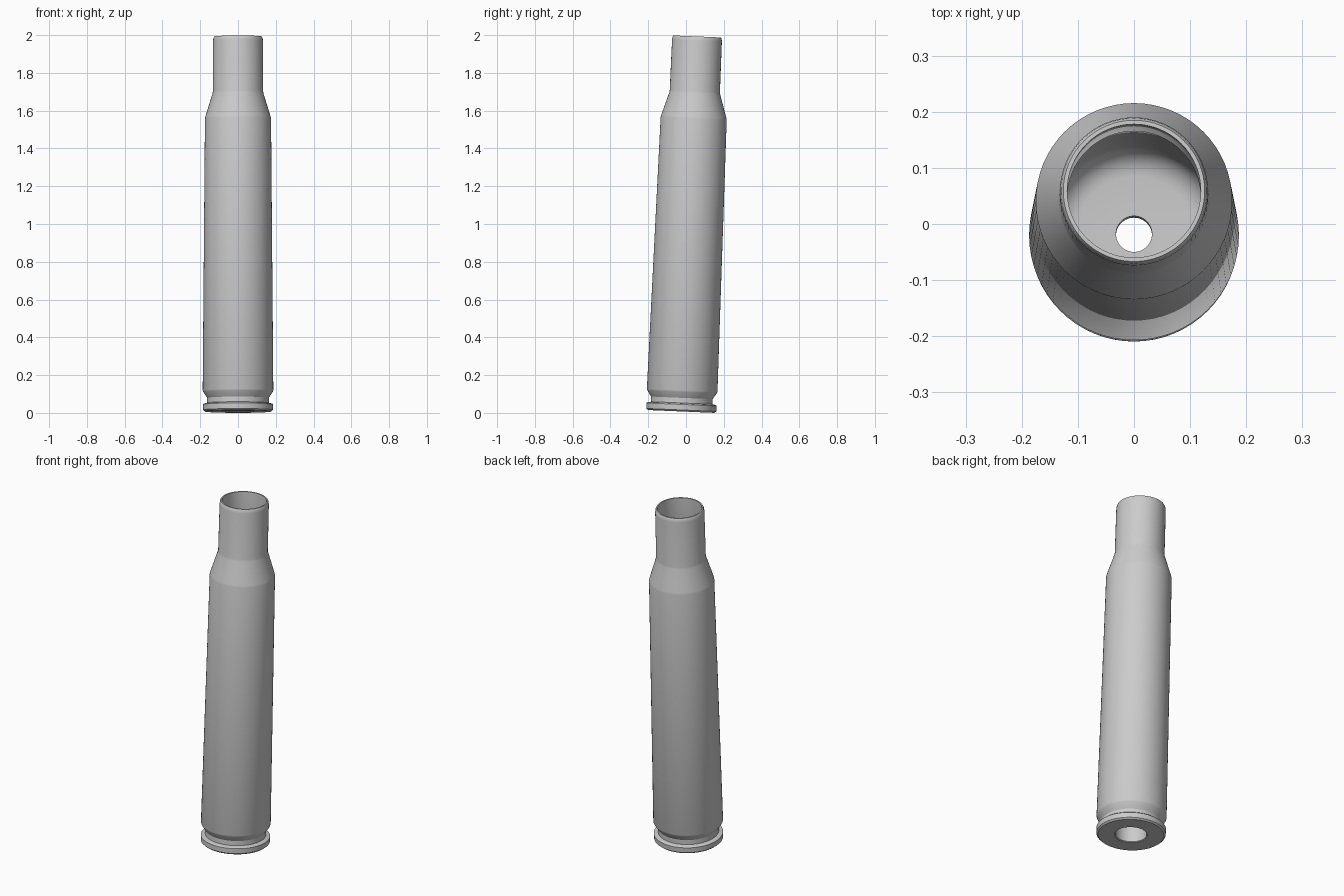
import bpy
import bmesh
import math
from mathutils import Matrix

old = bpy.data.objects.get("Cube")
if old:
    bpy.data.objects.remove(old, do_unlink=True)

SIDES = 64
TILT = 0.0423

metal = bpy.data.materials.new("grey metal")
metal.use_nodes = True
grey = (0.6, 0.6, 0.6, 1)
metal.diffuse_color = grey
metal.node_tree.nodes["Principled BSDF"].inputs["Base Color"].default_value = grey


def lathe(name, profile):
    """Turn a closed (radius, height) outline about the z axis."""
    bm = bmesh.new()
    ring = [bm.verts.new((r, 0, z)) for r, z in profile]
    edges = [bm.edges.new((a, b)) for a, b in zip(ring, ring[1:] + ring[:1])]
    bmesh.ops.spin(bm, geom=ring + edges, cent=(0, 0, 0), axis=(0, 0, 1),
                   angle=math.tau, steps=SIDES, use_merge=False)
    bmesh.ops.remove_doubles(bm, verts=bm.verts, dist=1e-5)
    bmesh.ops.recalc_face_normals(bm, faces=bm.faces)
    mesh = bpy.data.meshes.new(name)
    bm.to_mesh(mesh)
    bm.free()
    mesh.materials.append(metal)
    obj = bpy.data.objects.new(name, mesh)
    bpy.context.collection.objects.link(obj)
    return obj


# Outside: base rim, extractor groove, tapered body, shoulder, neck
outside = [
    (0.176, 0.0), (0.185, 0.008), (0.186, 0.037), (0.182, 0.041),
    (0.163, 0.045), (0.163, 0.072), (0.184, 0.104), (0.187, 0.112),
    (0.175, 1.552), (0.173, 1.562), (0.135, 1.685), (0.133, 1.696),
    (0.132, 1.965), (0.130, 1.980), (0.126, 1.987),
]

# Inside: mouth, neck, shoulder, body, rounded floor
inside = [
    (0.119, 1.987), (0.119, 1.69), (0.161, 1.55), (0.155, 0.32),
]
fillet = 0.05
for i in range(7):
    a = i / 6 * math.pi / 2
    inside.append((0.103 + fillet * math.cos(a), 0.22 - fillet * math.sin(a)))

# Flash hole and primer pocket
pocket = [(0.032, 0.17), (0.032, 0.10), (0.084, 0.10), (0.084, 0.004), (0.088, 0.0)]

case = lathe("cartridge_case", outside + inside + pocket)

# Lean backward and rest the front of the rim on the ground
lean = Matrix.Rotation(-TILT, 4, "X")
case.data.transform(Matrix.Translation((0, -0.025, 0.0076)) @ lean)

bpy.ops.object.select_all(action="DESELECT")
case.select_set(True)
bpy.context.view_layer.objects.active = case
bpy.ops.object.shade_smooth_by_angle(angle=math.radians(30))
